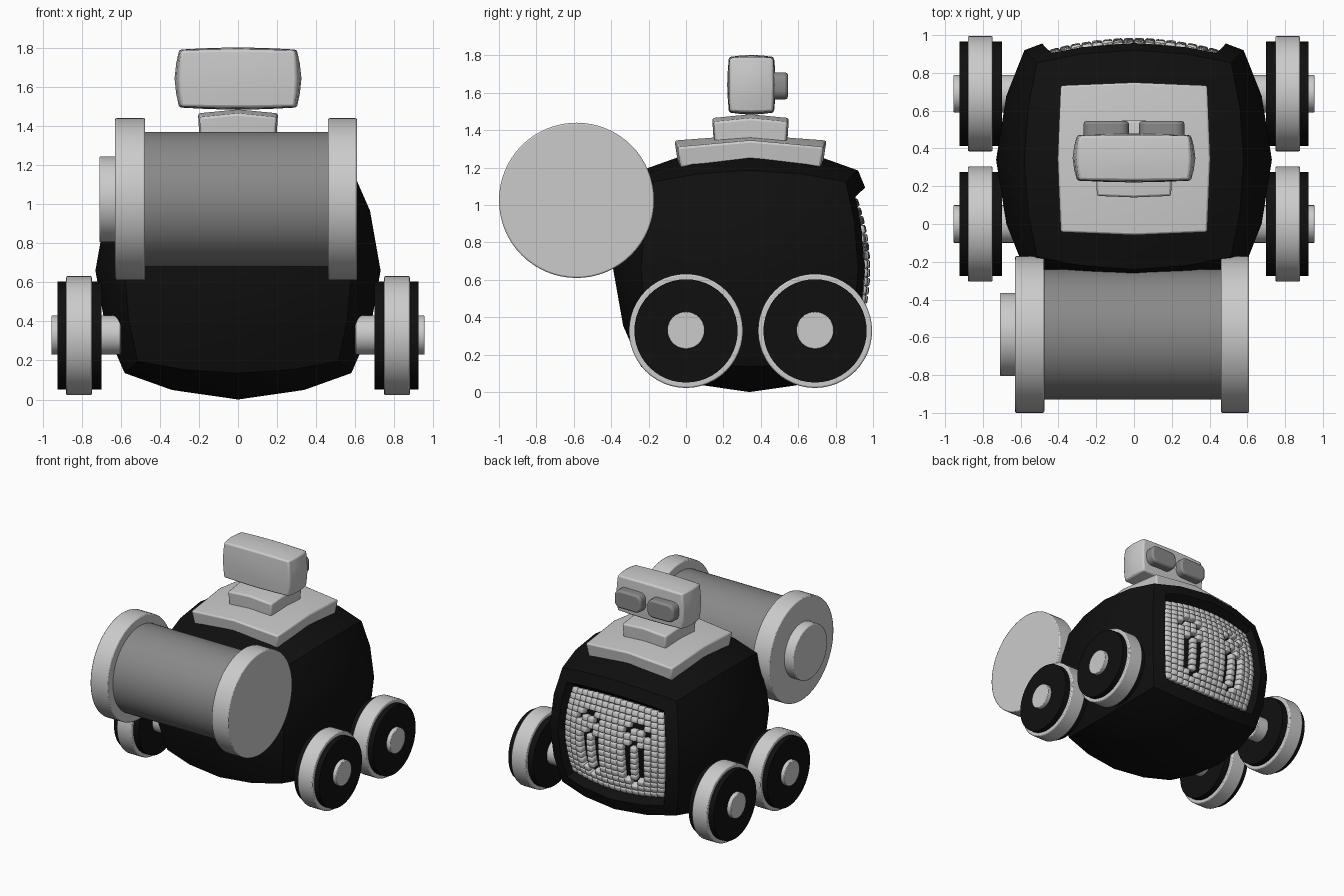
import bpy, bmesh, math
from mathutils import Vector, Matrix

if "Cube" in bpy.data.objects:
    bpy.data.objects.remove(bpy.data.objects["Cube"])


def material(name, v):
    m = bpy.data.materials.new(name)
    m.diffuse_color = (v, v, v, 1)
    m.use_nodes = True
    m.node_tree.nodes["Principled BSDF"].inputs["Base Color"].default_value = m.diffuse_color
    return m


BLACK = material("black", 0.005)
DARK = material("dark_grey", 0.25)


def finish(bm, name, mat=None, angle=35, bevel=0.0):
    bmesh.ops.recalc_face_normals(bm, faces=bm.faces)
    me = bpy.data.meshes.new(name)
    bm.to_mesh(me)
    bm.free()
    ob = bpy.data.objects.new(name, me)
    bpy.context.collection.objects.link(ob)
    if mat:
        me.materials.append(mat)
    bpy.ops.object.select_all(action='DESELECT')
    ob.select_set(True)
    bpy.context.view_layer.objects.active = ob
    bpy.ops.object.shade_smooth_by_angle(angle=math.radians(angle))
    if bevel:
        b = ob.modifiers.new("bevel", 'BEVEL')
        b.width, b.segments, b.limit_method = bevel, 2, 'ANGLE'
    return ob


def puffed_box(center, half, roundness):
    """Gridded cube pulled part of the way towards a sphere."""
    bm = bmesh.new()
    bmesh.ops.create_cube(bm, size=2)
    bmesh.ops.subdivide_edges(bm, edges=bm.edges, cuts=3, use_grid_fill=True)
    back = [f for f in bm.faces if f.calc_center_median().y > 0.99]
    for v in bm.verts:
        p = v.co.lerp(v.co.normalized(), roundness)
        v.co = Vector(center) + Vector([a * b for a, b in zip(p, half)])
    bm.normal_update()
    return bm, back


def disc(name, x0, x1, y, z, r, mat=None, bevel=0.0, sides=48):
    """Cylinder along x."""
    bm = bmesh.new()
    m = Matrix.Translation(((x0 + x1) / 2, y, z)) @ Matrix.Rotation(math.pi / 2, 4, 'Y')
    bmesh.ops.create_cone(bm, cap_ends=True, segments=sides, radius1=r, radius2=r,
                          depth=abs(x1 - x0), matrix=m)
    return finish(bm, name, mat, bevel=bevel)


def domed_plate(name, half, y, z_mid, z_edge, z_corner, thick):
    """2x2 plate, highest in the middle, lowest at the corners."""
    bm = bmesh.new()
    bmesh.ops.create_grid(bm, x_segments=2, y_segments=2, size=1)
    heights = (z_mid, z_edge, z_corner)
    for v in bm.verts:
        n = round(abs(v.co.x)) + round(abs(v.co.y))
        s = half * (0.97 if n == 2 else 1.01)
        v.co = (v.co.x * s, y + v.co.y * s, heights[n])
    r = bmesh.ops.extrude_face_region(bm, geom=bm.faces[:])
    top = [g for g in r["geom"] if isinstance(g, bmesh.types.BMVert)]
    for v in bm.verts:
        if v not in top:
            v.co = (v.co.x * 0.96, y + (v.co.y - y) * 0.96, v.co.z - thick)
    return finish(bm, name, bevel=0.012)


# Body with a recessed screen opening at the back
bm, back = puffed_box((0, 0.34, 0.66), (0.73, 0.73, 0.66), 0.7)
bmesh.ops.inset_region(bm, faces=back, thickness=0.10, use_even_offset=True)
bmesh.ops.inset_region(bm, faces=back, thickness=0.03, depth=-0.11, use_even_offset=True)
finish(bm, "body", BLACK, 40)

# Screen of small rounded tiles; gaps draw two eyes with brows
gaps = {(2, 4), (3, 3), (4, 3), (5, 4), (4, 6), (4, 13)}
gaps |= {(c, r) for c in (3, 5) for r in range(7, 13)}
gaps |= {(15 - c, r) for c, r in gaps}
bm = bmesh.new()
bmesh.ops.create_cube(bm, size=1)
bmesh.ops.bevel(bm, geom=bm.edges[:], offset=0.22, segments=2, profile=0.5, affect='EDGES')
tile = bpy.data.meshes.new("tile")
bm.to_mesh(tile)
bm.free()
bm = bmesh.new()
for c in range(16):
    for r in range(16):
        if (c, r) in gaps:
            continue
        u, w = (c - 7.5) / 8, (7.5 - r) / 8
        x = 0.445 * u * (1 - 0.1 * w * w)
        h = 0.37 * w * (1 - 0.1 * u * u)
        y = 0.985 - 0.32 * x * x - 0.5 * h * h
        start = len(bm.verts)
        bm.from_mesh(tile)
        bm.verts.ensure_lookup_table()
        m = (Matrix.Translation((x, y - 0.03, 0.66 + h))
             @ Matrix.Rotation(-0.64 * x, 4, 'Z') @ Matrix.Rotation(h, 4, 'X')
             @ Matrix.Diagonal((0.055, 0.06, 0.046, 1)))
        bmesh.ops.transform(bm, matrix=m, verts=bm.verts[start:])
finish(bm, "screen_tiles", None, 60)
bpy.data.meshes.remove(tile)

# Shoulder plate and neck
domed_plate("shoulder_plate", 0.402, 0.345, 1.375, 1.345, 1.31, 0.11)
domed_plate("neck", 0.203, 0.345, 1.485, 1.465, 1.445, 0.13)

# Head
bm, _ = puffed_box((0, 0.35, 1.643), (0.325, 0.13, 0.16), 0.25)
finish(bm, "head", None, 40, bevel=0.012)

# Eyes on the back of the head
for sx, side in ((-1, "left"), (1, "right")):
    bm = bmesh.new()
    bmesh.ops.create_cube(bm, size=1)
    for v in bm.verts:
        v.co = (v.co.x * 0.24, v.co.y * 0.11, v.co.z * 0.145)
    bmesh.ops.bevel(bm, geom=[e for e in bm.edges
                              if abs(e.verts[0].co.y - e.verts[1].co.y) > 0.05],
                    offset=0.05, segments=4, profile=0.5, affect='EDGES')
    bmesh.ops.translate(bm, verts=bm.verts, vec=(sx * 0.147, 0.49, 1.637))
    finish(bm, side + "_eye", DARK, bevel=0.015)

# Front drum with end caps and a knob
Y, Z = -0.585, 1.025
disc("drum", -0.49, 0.47, Y, Z, 0.345, DARK, sides=64)
disc("drum_cap_left", -0.63, -0.475, Y, Z, 0.415, bevel=0.008, sides=64)
disc("drum_cap_right", 0.46, 0.61, Y, Z, 0.415, bevel=0.008, sides=64)
disc("drum_knob", -0.71, -0.62, Y, Z, 0.22, bevel=0.008)

# Wheels: black core, grey tyre, grey axle hub
for sx, side in ((-1, "left"), (1, "right")):
    for y, end in ((0.0, "front"), (0.69, "back")):
        n = f"{end}_{side}_"
        disc(n + "wheel_core", sx * 0.70, sx * 0.923, y, 0.327, 0.276, BLACK)
        disc(n + "tyre", sx * 0.748, sx * 0.88, y, 0.327, 0.305, bevel=0.008)
        disc(n + "hub", sx * 0.60, sx * 0.955, y, 0.33, 0.10, bevel=0.005, sides=32)
